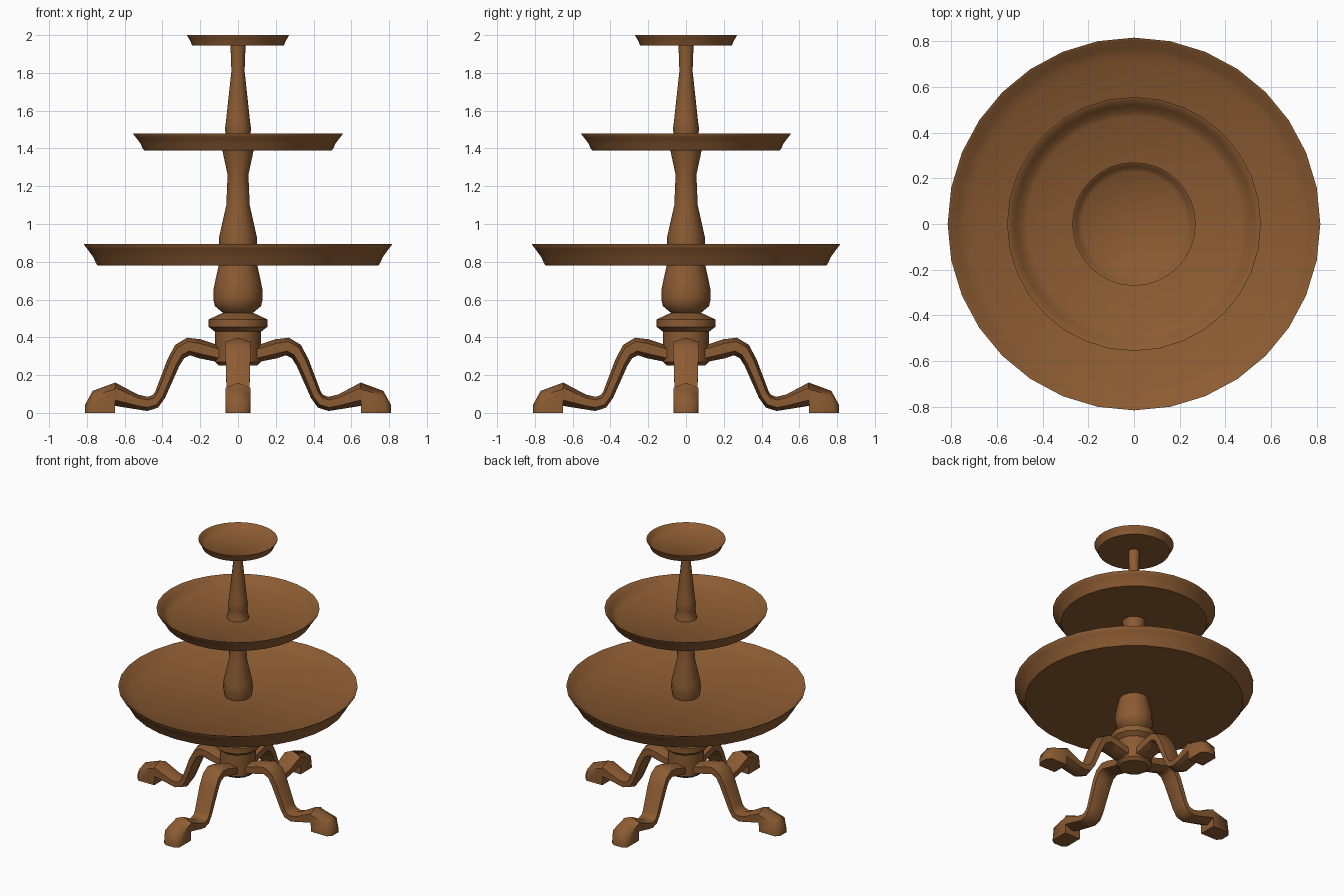
import bpy, bmesh, math

if "Cube" in bpy.data.objects:
    bpy.data.objects.remove(bpy.data.objects["Cube"])

wood = bpy.data.materials.new("brown_wood")
wood.diffuse_color = (0.26, 0.105, 0.032, 1)
wood.use_nodes = True
wood.node_tree.nodes["Principled BSDF"].inputs["Base Color"].default_value = wood.diffuse_color


def finish(name, bm, angle):
    bmesh.ops.remove_doubles(bm, verts=bm.verts, dist=1e-5)
    bmesh.ops.recalc_face_normals(bm, faces=bm.faces)
    mesh = bpy.data.meshes.new(name)
    bm.to_mesh(mesh)
    bm.free()
    mesh.materials.append(wood)
    obj = bpy.data.objects.new(name, mesh)
    bpy.context.collection.objects.link(obj)
    bpy.ops.object.select_all(action='DESELECT')
    obj.select_set(True)
    bpy.context.view_layer.objects.active = obj
    bpy.ops.object.shade_smooth_by_angle(angle=math.radians(angle))
    return obj


def loft(bm, rings):
    """Skin a list of closed point rings and cap both ends."""
    loops = [[bm.verts.new(p) for p in r] for r in rings]
    n = len(loops[0])
    for a, b in zip(loops, loops[1:]):
        for i in range(n):
            j = (i + 1) % n
            bm.faces.new((a[i], a[j], b[j], b[i]))
    bm.faces.new(loops[0])
    bm.faces.new(loops[-1])


def lathe(name, profile, sides, angle=40):
    bm = bmesh.new()
    step = 2 * math.pi / sides
    loft(bm, [[(r * math.cos(i * step), r * math.sin(i * step), z)
               for i in range(sides)] for r, z in profile])
    return finish(name, bm, angle)


# Dished trays: underside, flared lip, then inside down to the floor
def tray(name, r, z0, z1, floor, lip):
    h = z1 - z0
    lathe(name, [
        (r - lip * 1.15, z0), (r - lip, z0 + h * 0.12), (r - lip * 0.8, z0 + h * 0.38),
        (r - lip * 0.3, z0 + h * 0.75), (r, z0 + h * 0.96), (r, z1),
        (r - lip * 0.2, z1 - h * 0.03), (r - lip * 0.7, z1 - h * 0.35),
        (r - lip * 1.15, floor + h * 0.2), (r - lip * 1.7, floor)], 32)


tray("bottom_tray", 0.815, 0.78, 0.895, 0.825, 0.062)
tray("middle_tray", 0.555, 1.39, 1.48, 1.41, 0.05)
tray("top_tray", 0.27, 1.945, 2.0, 1.962, 0.024)

# Turned column sections
lathe("lower_column", [
    (0.1, 0.25), (0.122, 0.27), (0.122, 0.43), (0.155, 0.455), (0.155, 0.495),
    (0.08, 0.53), (0.122, 0.565), (0.13, 0.6), (0.13, 0.65), (0.118, 0.71),
    (0.1, 0.79)], 12)
lathe("middle_column", [
    (0.09, 0.82), (0.102, 0.88), (0.1, 0.93), (0.062, 1.1), (0.055, 1.26),
    (0.085, 1.4)], 12)
lathe("upper_column", [
    (0.078, 1.405), (0.07, 1.44), (0.065, 1.48), (0.07, 1.5), (0.064, 1.54),
    (0.035, 1.81), (0.04, 1.95)], 12)

# Leg stations: top x, top z, bottom x, bottom z, half width, flat sole
STATIONS = [
    (0.05, 0.345, 0.05, 0.265, 0.065, 0), (0.10, 0.357, 0.10, 0.268, 0.065, 0),
    (0.20, 0.39, 0.21, 0.29, 0.065, 0), (0.27, 0.398, 0.254, 0.305, 0.065, 0),
    (0.333, 0.36, 0.285, 0.29, 0.065, 0), (0.375, 0.28, 0.31, 0.25, 0.065, 0),
    (0.437, 0.115, 0.386, 0.08, 0.06, 0), (0.45, 0.095, 0.423, 0.028, 0.06, 0),
    (0.478, 0.085, 0.48, 0.01, 0.06, 0), (0.53, 0.097, 0.53, 0.018, 0.06, 0),
    (0.649, 0.16, 0.65, 0.037, 0.065, 0), (0.652, 0.16, 0.651, 0.0, 0.065, 1),
    (0.77, 0.116, 0.785, 0.0, 0.065, 1), (0.81, 0.042, 0.81, 0.0, 0.035, 1),
]


def leg(name, turn):
    rings = []
    c, s = math.cos(turn), math.sin(turn)
    for tx, tz, bx, bz, w, flat in STATIONS:
        low = 1.0 if flat else 0.75
        section = [(0, 0), (w, 0.22), (w, low), (0, 1), (-w, low), (-w, 0.22)]
        ring = []
        for y, t in section:
            x, z = tx + (bx - tx) * t, tz + (bz - tz) * t
            ring.append((x * c - y * s, x * s + y * c, z))
        rings.append(ring)
    bm = bmesh.new()
    loft(bm, rings)
    finish(name, bm, 62)


# Four splayed legs
for i, side in enumerate(("right", "back", "left", "front")):
    leg(side + "_leg", i * math.pi / 2)
